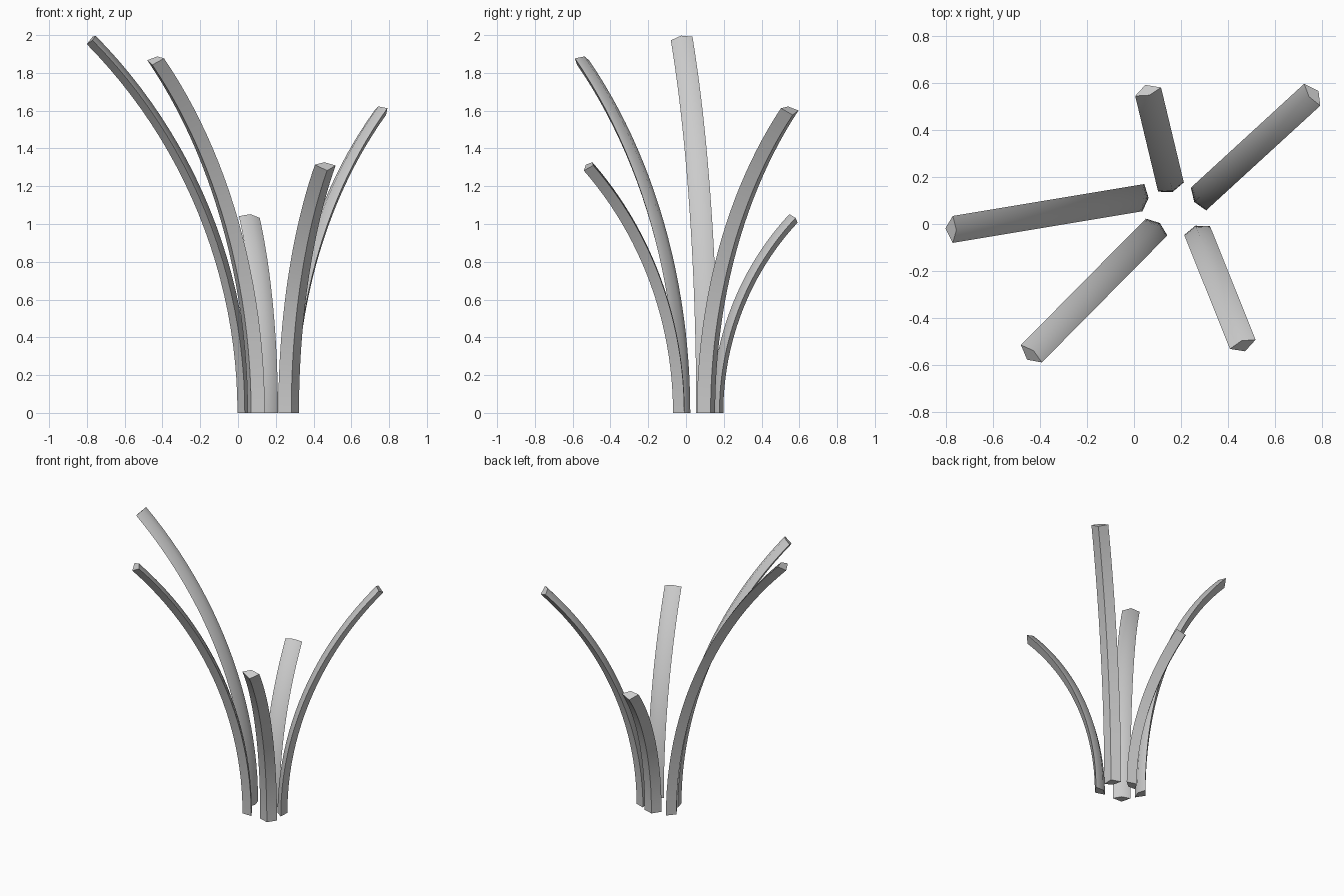
import bpy, bmesh
from math import radians, atan, sin, cos
from mathutils import Vector

if "Cube" in bpy.data.objects:
    bpy.data.objects.remove(bpy.data.objects["Cube"])

RINGS = 24
# Kite cross-section: (outward, sideways); keel outside, shallow ridge inside
SECTION = [(0.043, 0), (0, 0.058), (-0.022, 0), (0, -0.058)]


def make_blade(name, base, tip, height, facing):
    """Straight kite-section bar bent along a circular arc from base to tip."""
    base, tip = Vector(base), Vector(tip)
    reach = (tip - base).length
    u = (tip - base).normalized()
    v = Vector((-u.y, u.x))
    bend = 2 * atan(reach / height)
    radius = height / sin(bend)
    out = Vector((cos(radians(facing)), sin(radians(facing))))
    side = Vector((-out.y, out.x))

    bm = bmesh.new()
    rings = []
    for i in range(RINGS + 1):
        a = bend * i / RINGS
        ring = []
        for o, s in SECTION:
            p = out * o + side * s
            pu, pv = p.dot(u), p.dot(v)
            xy = base + u * (radius * (1 - cos(a)) + pu * cos(a)) + v * pv
            ring.append(bm.verts.new((xy.x, xy.y, radius * sin(a) - pu * sin(a))))
        rings.append(ring)
    n = len(SECTION)
    for lo, hi in zip(rings, rings[1:]):
        for k in range(n):
            j = (k + 1) % n
            bm.faces.new((lo[k], lo[j], hi[j], hi[k]))
    bm.faces.new(rings[0][::-1])
    bm.faces.new(rings[-1])
    bmesh.ops.recalc_face_normals(bm, faces=bm.faces)

    mesh = bpy.data.meshes.new(name)
    bm.to_mesh(mesh)
    bm.free()
    obj = bpy.data.objects.new(name, mesh)
    bpy.context.collection.objects.link(obj)
    # Inner ridge stays smooth, keel and side edges stay sharp
    bpy.ops.object.select_all(action='DESELECT')
    obj.select_set(True)
    bpy.context.view_layer.objects.active = obj
    bpy.ops.object.shade_smooth_by_angle(angle=radians(48))
    return obj


# Five leaves fanning out from a common root
make_blade("leaf_left", (0.040, 0.112), (-0.770, -0.023), 1.982, 176)
make_blade("leaf_front_left", (0.096, -0.013), (-0.436, -0.551), 1.872, -128)
make_blade("leaf_front_right", (0.268, -0.028), (0.462, -0.511), 1.312, -71)
make_blade("leaf_back_right", (0.274, 0.106), (0.757, 0.549), 1.607, 34)
make_blade("leaf_back", (0.157, 0.157), (0.060, 0.562), 1.037, 110)
